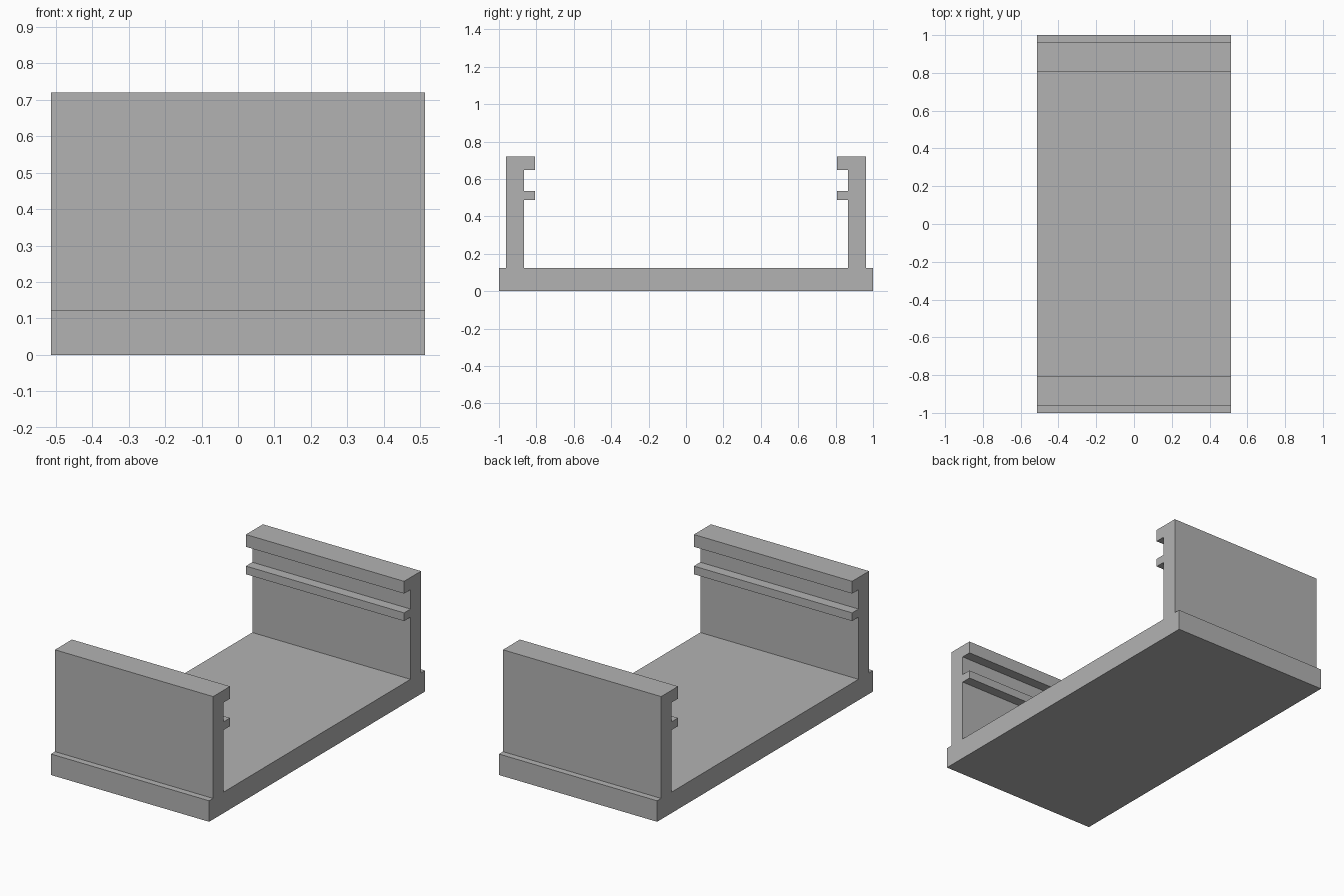
import bpy
import bmesh

cube = bpy.data.objects.get("Cube")
if cube:
    bpy.data.objects.remove(cube, do_unlink=True)

HALF_WIDTH = 0.513

# Single flat grey
grey = bpy.data.materials.new("plain_grey")
grey.use_nodes = True
colour = (0.45, 0.45, 0.45, 1)
grey.diffuse_color = colour
grey.node_tree.nodes["Principled BSDF"].inputs["Base Color"].default_value = colour

# Half of the channel section (y, z), from the floor's middle out to its underside
half_section = [
    (0.865, 0.123), (0.865, 0.487),                                   # inner wall
    (0.806, 0.487), (0.806, 0.535), (0.865, 0.535),                   # lower rib
    (0.865, 0.648), (0.806, 0.648), (0.806, 0.72),                    # top lip
    (0.963, 0.72), (0.963, 0.123),                                    # outer wall
    (1.0, 0.123), (1.0, 0.0),                                         # base edge
]
section = half_section + [(-y, z) for y, z in reversed(half_section)]

# Extrude the section along x
bm = bmesh.new()
end_face = bm.faces.new([bm.verts.new((-HALF_WIDTH, y, z)) for y, z in section])
extruded = bmesh.ops.extrude_face_region(bm, geom=[end_face], use_keep_orig=True)
moved = [v for v in extruded["geom"] if isinstance(v, bmesh.types.BMVert)]
bmesh.ops.translate(bm, verts=moved, vec=(2 * HALF_WIDTH, 0, 0))
bmesh.ops.recalc_face_normals(bm, faces=bm.faces)

mesh = bpy.data.meshes.new("slotted_channel")
bm.to_mesh(mesh)
bm.free()
mesh.materials.append(grey)
channel = bpy.data.objects.new("slotted_channel", mesh)
bpy.context.collection.objects.link(channel)
